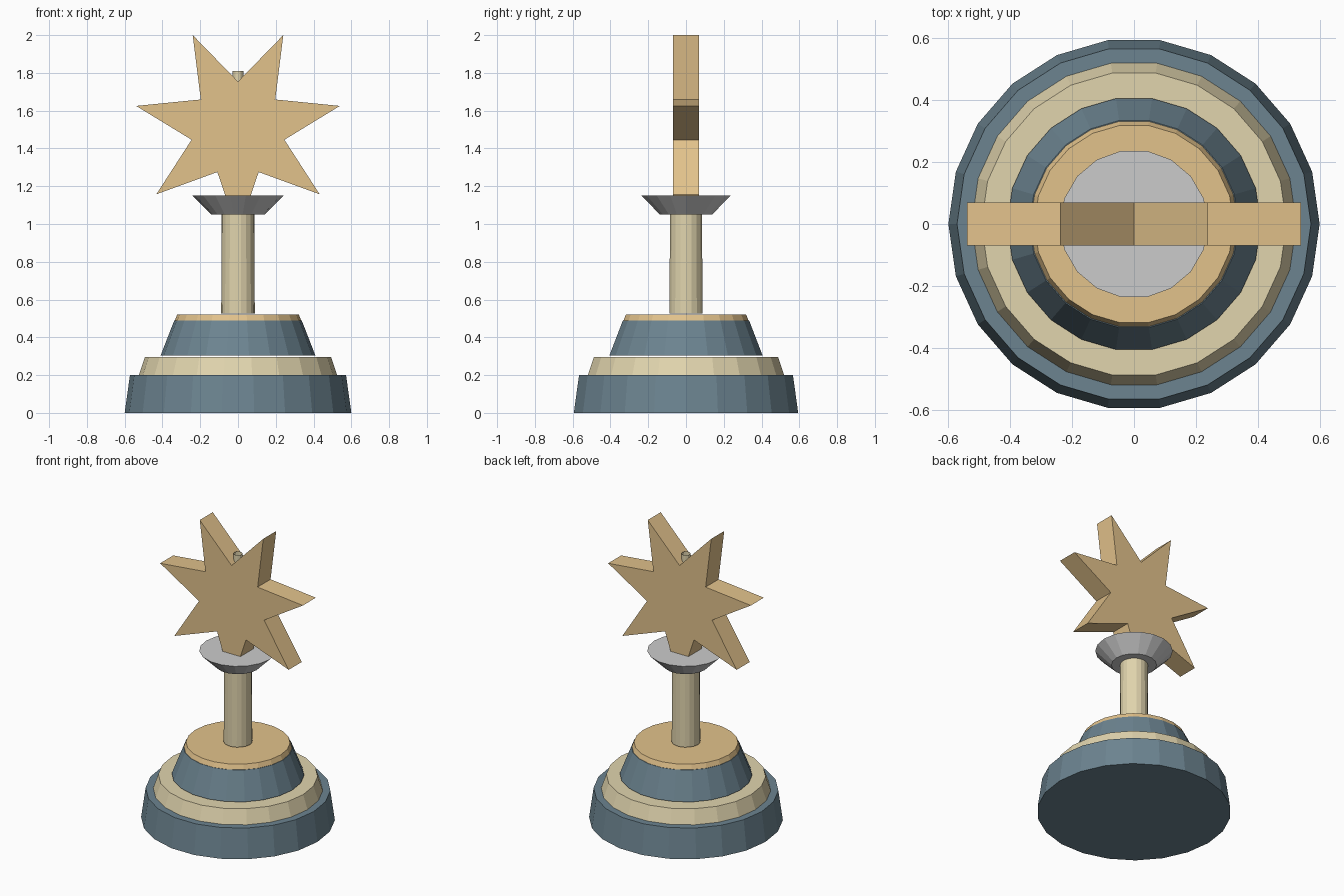
import bpy, bmesh, math

if "Cube" in bpy.data.objects:
    bpy.data.objects.remove(bpy.data.objects["Cube"])


def material(name, rgb):
    m = bpy.data.materials.new(name)
    m.diffuse_color = (*rgb, 1)
    m.use_nodes = True
    m.node_tree.nodes["Principled BSDF"].inputs["Base Color"].default_value = m.diffuse_color
    return m


SLATE = material("slate", (0.15, 0.23, 0.28))
CREAM = material("cream", (0.75, 0.66, 0.42))
GOLD = material("gold", (0.76, 0.54, 0.26))


def add_object(name, bm, mat=None):
    bmesh.ops.recalc_face_normals(bm, faces=bm.faces)
    me = bpy.data.meshes.new(name)
    bm.to_mesh(me)
    bm.free()
    if mat:
        me.materials.append(mat)
    ob = bpy.data.objects.new(name, me)
    bpy.context.collection.objects.link(ob)
    return ob


def frustum(name, sides, z0, z1, r0, r1, mat=None, capped=True):
    """Flat-faced tapered drum with a corner on the x axis."""
    bm = bmesh.new()
    rings = [[bm.verts.new((r * math.cos(math.tau * i / sides),
                            r * math.sin(math.tau * i / sides), z))
              for i in range(sides)] for z, r in ((z0, r0), (z1, r1))]
    low, high = rings
    for i in range(sides):
        j = (i + 1) % sides
        bm.faces.new((low[i], low[j], high[j], high[i]))
    if capped:
        bm.faces.new(low[::-1])
        bm.faces.new(high)
    return add_object(name, bm, mat)


def star(name, points, z, outer, inner, depth, mat):
    """Upright star with one point straight down."""
    bm = bmesh.new()
    outline = []
    for i in range(points * 2):
        r = inner if i % 2 else outer
        a = -math.pi / 2 + math.pi * i / points
        outline.append(bm.verts.new((r * math.cos(a), -depth / 2, z + r * math.sin(a))))
    face = bm.faces.new(outline)
    ext = bmesh.ops.extrude_face_region(bm, geom=[face], use_keep_orig=True)
    moved = [v for v in ext["geom"] if isinstance(v, bmesh.types.BMVert)]
    bmesh.ops.translate(bm, verts=moved, vec=(0, depth, 0))
    return add_object(name, bm, mat)


# Stepped base
frustum("base_bottom", 22, 0.0, 0.2, 0.6, 0.572, SLATE)
frustum("base_step", 22, 0.2, 0.295, 0.525, 0.493, CREAM)
frustum("base_upper", 22, 0.303, 0.488, 0.41, 0.338, SLATE)
frustum("base_cap", 22, 0.488, 0.52, 0.335, 0.322, GOLD)

# Column and the flared cup on top of it
frustum("column", 18, 0.527, 1.055, 0.089, 0.086, CREAM)
frustum("cup", 18, 1.05, 1.15, 0.14, 0.24)

# Star and the thin open tube behind its upper notch
star("star", 7, 1.502, 0.553, 0.252, 0.14, GOLD)
frustum("support_tube", 12, 1.1, 1.81, 0.028, 0.028, CREAM, capped=False)
